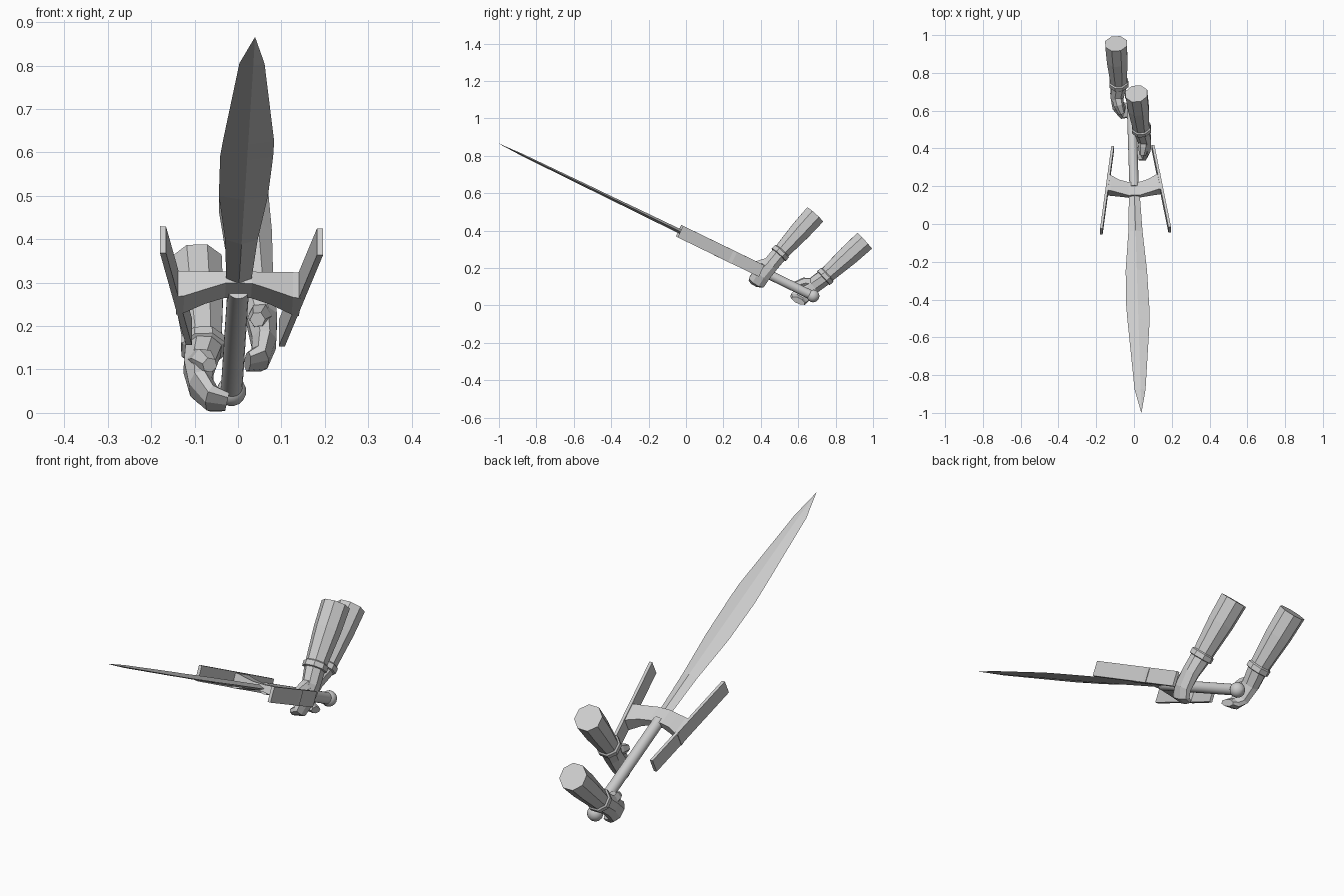
import bpy, bmesh, math
from mathutils import Vector, Matrix

if "Cube" in bpy.data.objects:
    bpy.data.objects.remove(bpy.data.objects["Cube"])

grey = bpy.data.materials.new("plain grey")
grey.diffuse_color = (0.6, 0.6, 0.6, 1)
grey.use_nodes = True
grey.node_tree.nodes["Principled BSDF"].inputs["Base Color"].default_value = grey.diffuse_color

# Sword frame: P pommel, A along the blade, W across it, N out of the flat
P = Vector((-0.015, 0.68, 0.05))
A = Vector((0.029, -0.899, 0.436)).normalized()
W = Vector((1, 0.04, -0.02))
W = (W - A * W.dot(A)).normalized()
N = W.cross(A)
if N.z < 0:
    N = -N


def at(s, w=0, n=0):
    return P + A * s + W * w + N * n


def skin(name, rings, smooth=False):
    """Closed skin through a list of equal rings."""
    bm = bmesh.new()
    vs = [[bm.verts.new(p) for p in r] for r in rings]
    k = len(vs[0])
    for a, b in zip(vs, vs[1:]):
        for i in range(k):
            j = (i + 1) % k
            bm.faces.new((a[i], a[j], b[j], b[i]))
    bm.faces.new(vs[0])
    bm.faces.new(vs[-1])
    bmesh.ops.remove_doubles(bm, verts=bm.verts[:], dist=0.0002)
    bmesh.ops.recalc_face_normals(bm, faces=bm.faces[:])
    me = bpy.data.meshes.new(name)
    bm.to_mesh(me)
    bm.free()
    me.materials.append(grey)
    ob = bpy.data.objects.new(name, me)
    bpy.context.collection.objects.link(ob)
    if smooth:
        bpy.ops.object.select_all(action='DESELECT')
        bpy.context.view_layer.objects.active = ob
        ob.select_set(True)
        bpy.ops.object.shade_smooth_by_angle(angle=math.radians(40))
    return ob


def tube(name, stations, wide, sides=8, smooth=False):
    """Tube through (point, half width along wide, half thickness) stations."""
    pts = [Vector(s[0]) for s in stations]
    rings = []
    for i, (_, ru, rv) in enumerate(stations):
        t = (pts[min(i + 1, len(pts) - 1)] - pts[max(i - 1, 0)]).normalized()
        u = (wide - t * wide.dot(t)).normalized()
        v = t.cross(u)
        ang = [2 * math.pi * (k + 0.5) / sides for k in range(sides)]
        rings.append([pts[i] + u * ru * math.cos(a) + v * rv * math.sin(a) for a in ang])
    return skin(name, rings, smooth)


# Blade: diamond section (distance, left, right, half thickness)
blade = [(0.54, -0.027, 0.027, 0.012), (0.80, -0.038, 0.037, 0.012),
         (1.03, -0.059, 0.054, 0.011), (1.24, -0.062, 0.06, 0.009),
         (1.32, -0.058, 0.06, 0.009), (1.73, -0.032, 0.026, 0.006),
         (1.868, -0.0005, 0.0005, 0.0005)]
skin("blade", [[at(s, l), at(s, 0, t), at(s, r), at(s, 0, -t)] for s, l, r, t in blade])

# Grip and round pommel
tube("grip", [(at(s), 0.025, 0.025) for s in (0.0, 0.54)], W, 20, True)
tube("pommel", [(at(-0.033 * math.cos(a)), 0.034 * math.sin(a) + 0.0005, 0.034 * math.sin(a) + 0.0005)
                for a in [math.pi * k / 8 for k in range(9)]], W, 16, True)

# Cross guard: swept back and deeper at the ends (across, rear, front, bottom, top)
guard = [(0.142, 0.473, 0.567, -0.035, 0.03), (0.125, 0.478, 0.57, -0.034, 0.03),
         (0.075, 0.505, 0.583, -0.022, 0.023), (0.03, 0.517, 0.595, -0.012, 0.018)]
guard = [(-w, *r) for w, *r in guard] + guard[::-1]
skin("cross_guard", [[at(r, w, b), at(f, w, b), at(f, w, t), at(r, w, t)] for w, r, f, b, t in guard])

# Side wings: thin upright plates flaring toward the blade
for side, nm in ((-1, "left_wing"), (1, "right_wing")):
    rings = []
    for s, w in ((0.31, 0.107), (0.795, 0.181)):
        rings.append([at(s, side * (w + d), n) for d, n in
                      ((-0.007, -0.034), (0.007, -0.034), (0.007, 0.034), (-0.007, 0.034))])
    skin(nm, rings)


# Arms: octagonal sleeve with a rim, palm, curled fingers and thumb
def arm(nm, end, cuff, hand, thumb):
    end, cuff = Vector(end), Vector(cuff)

    def along(f):
        return cuff.lerp(end, f)
    tube(nm + "_sleeve", [(along(1), 0.062, 0.062), (along(0.6), 0.059, 0.059),
                          (along(0.08), 0.047, 0.047), (along(0.06), 0.054, 0.054),
                          (along(-0.02), 0.054, 0.054), (along(-0.03), 0.046, 0.046)], A)
    sizes = [(0.046, 0.045), (0.046, 0.038), (0.052, 0.03), (0.05, 0.026), (0.04, 0.016)]
    tube(nm + "_hand", [(p, *r) for p, r in zip([cuff] + hand, sizes)], A)
    tube(nm + "_thumb", [(p, r, r) for p, r in zip(thumb, (0.03, 0.028, 0.018))], N, 6)


arm("right", (0.013, 0.69, 0.485), (0.04, 0.50, 0.275),
    [(0.055, 0.45, 0.215), (0.06, 0.40, 0.16), (0.05, 0.378, 0.125), (0.022, 0.37, 0.118)],
    [(0.055, 0.46, 0.23), (0.05, 0.41, 0.222), (0.045, 0.365, 0.215)])
arm("left", (-0.095, 0.955, 0.345), (-0.08, 0.74, 0.15),
    [(-0.09, 0.68, 0.105), (-0.085, 0.625, 0.06), (-0.06, 0.60, 0.033), (-0.025, 0.60, 0.025)],
    [(-0.09, 0.68, 0.12), (-0.08, 0.63, 0.122), (-0.065, 0.585, 0.11)])
